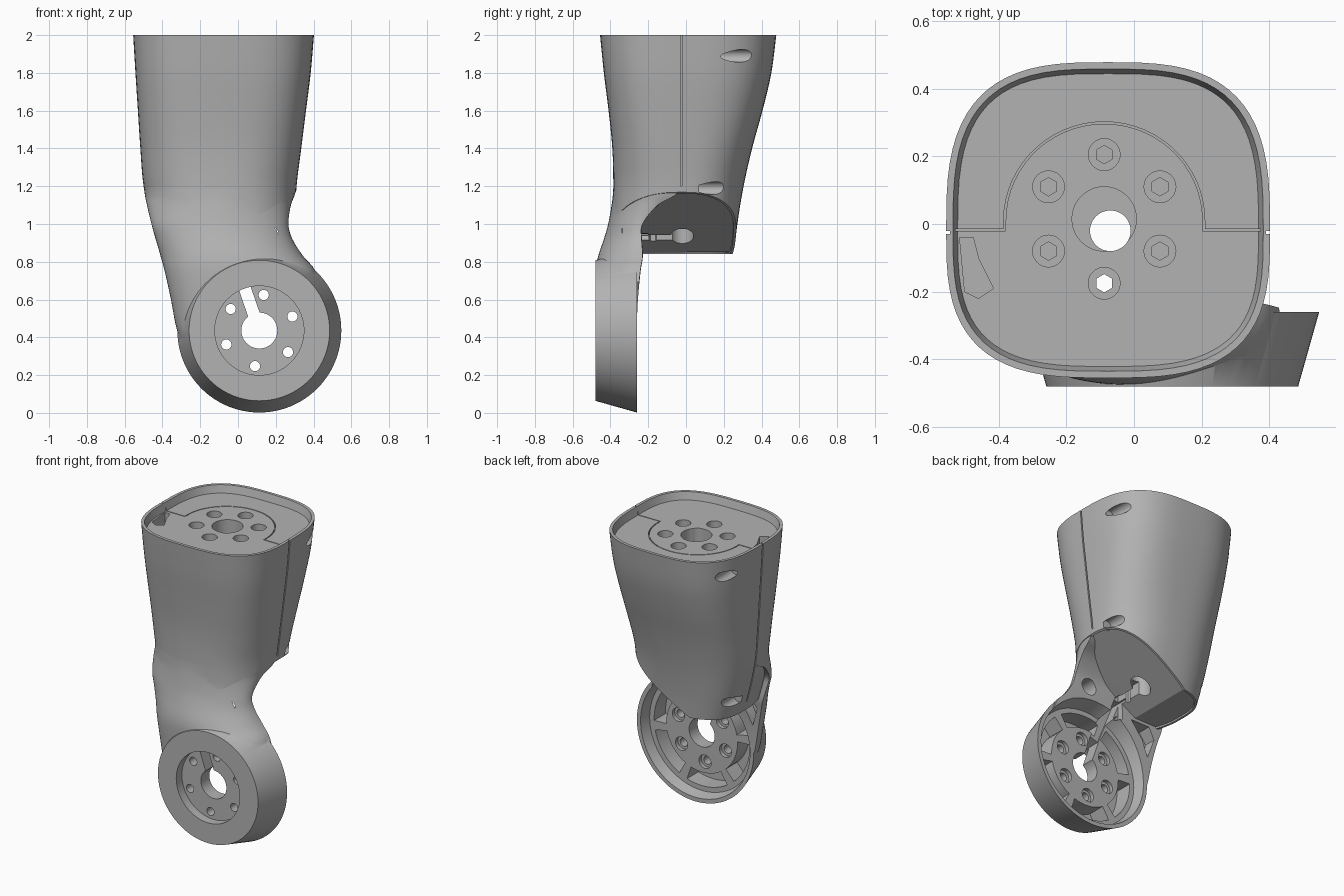
import bpy, bmesh
from math import sin, cos, pi, radians, copysign
from mathutils import Matrix, Vector

cube = bpy.data.objects.get("Cube")
if cube:
    bpy.data.objects.remove(cube)

grey = bpy.data.materials.new("plain grey")
grey.use_nodes = True
tone = (0.45, 0.45, 0.45, 1)
grey.diffuse_color = tone
grey.node_tree.nodes["Principled BSDF"].inputs["Base Color"].default_value = tone


def finish(bm, name):
    bmesh.ops.recalc_face_normals(bm, faces=bm.faces)
    mesh = bpy.data.meshes.new(name)
    bm.to_mesh(mesh)
    bm.free()
    mesh.materials.append(grey)
    ob = bpy.data.objects.new(name, mesh)
    bpy.context.collection.objects.link(ob)
    return ob


def drum(name, centre, r, depth, axis="Z", r_end=None, sides=48):
    """Cylinder or cone; along Y its far end (r_end) faces the front."""
    bm = bmesh.new()
    turn = Matrix.Rotation(pi / 2, 4, "X") if axis == "Y" else Matrix()
    bmesh.ops.create_cone(bm, cap_ends=True, segments=sides, radius1=r,
                          radius2=r_end or r, depth=depth,
                          matrix=Matrix.Translation(centre) @ turn)
    return finish(bm, name)


def prism(name, pts, axis, lo, hi):
    """Outline in XY (axis Z) or XZ (axis Y), extruded from lo to hi."""
    put = (lambda a, b, c: (a, b, c)) if axis == "Z" else (lambda a, b, c: (a, c, b))
    bm = bmesh.new()
    face = bm.faces.new([bm.verts.new(put(a, b, lo)) for a, b in pts])
    new = bmesh.ops.extrude_face_region(bm, geom=[face])["geom"]
    move = Vector(put(0, 0, hi - lo))
    bmesh.ops.translate(bm, verts=[v for v in new if isinstance(v, bmesh.types.BMVert)], vec=move)
    return finish(bm, name)


def smooth_rows(rows, steps=4):
    """Catmull-Rom interpolation between rows of section values."""
    out = []
    for i in range(len(rows) - 1):
        p, q = rows[i], rows[i + 1]
        o, r = rows[max(i - 1, 0)], rows[min(i + 2, len(rows) - 1)]
        for k in range(steps):
            t = k / steps
            out.append([b + t / 2 * (c - a + t * (2*a - 5*b + 4*c - d + t * (3*(b - c) + d - a)))
                        for a, b, c, d in zip(o, p, q, r)])
    return out + [list(rows[-1])]


def section(z, xl, xr, yf, yb, yc, n, count=72):
    """Rounded-square ring with separate front and back depths."""
    ring = []
    for i in range(count):
        a = 2 * pi * i / count
        c, s = cos(a), sin(a)
        x = (xl + xr) / 2 + (xr - xl) / 2 * copysign(abs(c) ** (2 / n), c)
        half = yb - yc if s > 0 else yc - yf
        ring.append((x, yc + half * copysign(abs(s) ** (2 / n), s), z))
    return ring


def loft(rings):
    bm = bmesh.new()
    loops = [[bm.verts.new(p) for p in ring] for ring in rings]
    for a, b in zip(loops, loops[1:]):
        for i in range(len(a)):
            j = (i + 1) % len(a)
            bm.faces.new((a[i], a[j], b[j], b[i]))
    bm.faces.new(loops[0])
    return bm, bm.faces.new(loops[-1])


def combine(target, tool, operation="DIFFERENCE"):
    mod = target.modifiers.new("join or cut", "BOOLEAN")
    mod.operation, mod.solver, mod.object = operation, "EXACT", tool
    bpy.context.view_layer.objects.active = target
    bpy.ops.object.modifier_apply(modifier=mod.name)
    bpy.data.objects.remove(tool)


# Upper housing: z, left, right, front, back, split line, squareness
body_rows = smooth_rows([
    (0.84, -0.412, 0.30, -0.39, 0.255, -0.02, 2.7),
    (1.0, -0.458, 0.30, -0.39, 0.272, -0.02, 2.6),
    (1.2, -0.50, 0.31, -0.385, 0.305, -0.02, 2.5),
    (1.4, -0.517, 0.335, -0.39, 0.35, -0.02, 2.7),
    (1.6, -0.53, 0.36, -0.41, 0.405, -0.02, 2.9),
    (1.8, -0.543, 0.385, -0.435, 0.452, -0.02, 3.0),
    (2.0, -0.555, 0.402, -0.455, 0.478, -0.02, 3.0)])
bm, top = loft([section(*r) for r in body_rows])
# Underside: slanted plane running into a flat bottom, with a small lip
bmesh.ops.bisect_plane(bm, geom=bm.verts[:] + bm.edges[:] + bm.faces[:],
                       plane_co=(0.31, 0, 1.17), plane_no=(0.33, 0, -0.51), clear_outer=True)
bmesh.ops.edgeloop_fill(bm, edges=[e for e in bm.edges if e.is_boundary])
bmesh.ops.recalc_face_normals(bm, faces=bm.faces)
under = [f for f in bm.faces if len(f.verts) > 8 and f != top]
bmesh.ops.inset_region(bm, faces=under, thickness=0.014, use_even_offset=True)
bmesh.ops.inset_region(bm, faces=under, thickness=0.002, depth=-0.01, use_even_offset=True)
# Raised rim around the top
bmesh.ops.inset_individual(bm, faces=[top], thickness=0.02)
bmesh.ops.inset_individual(bm, faces=[top], thickness=0.014, depth=-0.05)
leg = finish(bm, "leg_shell")

# Front neck sweeping into the joint: z, left, right, front, back, squareness
neck_rows = smooth_rows([
    (0.3, -0.265, 0.45, -0.45, -0.262, 2.4),
    (0.435, -0.322, 0.46, -0.47, -0.262, 2.4),
    (0.6, -0.355, 0.45, -0.475, -0.256, 2.4),
    (0.75, -0.388, 0.41, -0.476, -0.242, 2.3),
    (0.83, -0.41, 0.345, -0.465, -0.23, 2.1),
    (0.92, -0.435, 0.288, -0.435, -0.235, 1.95),
    (1.0, -0.458, 0.267, -0.412, -0.23, 1.9),
    (1.1, -0.482, 0.28, -0.394, -0.15, 2.05),
    (1.17, -0.495, 0.304, -0.386, -0.04, 2.45),
    (1.3, -0.505, 0.315, -0.38, -0.025, 2.5)])
bm, _ = loft([section(z, l, r, f, b + 0.002, b, n) for z, l, r, f, b, n in neck_rows])
combine(leg, finish(bm, "neck"), "UNION")

# Tapered joint disc
jx, jz = 0.113, 0.436
combine(leg, drum("joint_disc", (jx, -0.37, jz), 0.434, 0.22, "Y", 0.372, 96), "UNION")


def polar(r, deg):
    return jx + r * cos(radians(deg)), jz + r * sin(radians(deg))


cutters = [drum("front_recess", (jx, -0.47, jz), 0.236, 0.1, "Y", sides=64),
           drum("back_dish", (jx, -0.26, jz), 0.425, 0.14, "Y", 0.388, 96),
           drum("joint_bore", (jx, -0.4, jz), 0.095, 0.3, "Y")]
# Bolt holes and pockets between the ribs
for k in range(6):
    a = 23 + 60 * k
    x, z = polar(0.19, a)
    cutters.append(drum("joint_bolt", (x, -0.4, z), 0.027, 0.3, "Y", sides=24))
    cutters.append(drum("joint_counterbore", (x, -0.31, z), 0.045, 0.09, "Y", sides=24))
    arc = [a + s * 5 for s in range(-5, 6)]
    outline = [polar(0.355, d) for d in arc] + [polar(0.265, d) for d in reversed(arc)]
    cutters.append(prism("rib_pocket", outline, "Y", -0.45, -0.25))
# Cable slot in the hub and channel up the back of the neck
d = Vector((cos(radians(109)), sin(radians(109))))
side = Vector((-d.y, d.x)) * 0.032
hub = Vector((jx, jz))
cutters.append(prism("hub_slot", [hub + side, hub - side, hub + d * 0.24 - side, hub + d * 0.24 + side],
                     "Y", -0.44, -0.25))
cutters.append(prism("cable_channel", [(0.02, 0.62), (0.08, 0.64), (-0.05, 0.95), (-0.11, 0.94)],
                     "Y", -0.34, -0.2))
# Hollows behind the neck
cutters.append(prism("neck_hollow", [(-0.36, 0.76), (-0.31, 0.83), (-0.17, 0.83), (-0.27, 0.73), (-0.32, 0.63)],
                     "Y", -0.32, -0.2))
cutters.append(drum("neck_pocket", (0.16, -0.28, 0.94), 0.055, 0.12, "Y"))

# Central bore, cable slit and bolt circle in the top plate
tx, ty = -0.088, 0.015
cutters += [drum("top_bore", (tx, ty, 1.92), 0.095, 0.2),
            drum("through_bore", (-0.07, -0.02, 1.4), 0.06, 1.4),
            prism("underside_slit", [(-0.1, -0.27), (-0.06, -0.27), (-0.06, 0), (-0.1, 0)], "Z", 0.8, 1.0)]
for k in range(6):
    a = radians(30 + 60 * k)
    x, y = tx + 0.19 * cos(a), ty + 0.19 * sin(a)
    cutters.append(drum("top_counterbore", (x, y, 1.95), 0.047, 0.1, sides=24))
    deep = 1.4 if k == 4 else 0.3
    cutters.append(drum("top_bolt", (x, y, 2 - deep / 2), 0.027, deep, sides=6))

# Split line: around the hub on top, then down both sides
arc = [radians(180 - 6 * i) for i in range(31)]


def split_path(r, y):
    return [(-0.53, y), (tx - r, y)] + [(tx + r * cos(a), 0.01 + (r - 0.005) * sin(a)) for a in arc] \
        + [(tx + r, y), (0.375, y)]


cutters.append(prism("top_split", split_path(0.297, -0.015) + split_path(0.291, -0.021)[::-1], "Z", 1.93, 1.97))
for col, sign, low in ((1, -1, 0.9), (2, 1, 1.17)):
    edge = [(r[col], r[0]) for r in body_rows if r[0] > low] + [(body_rows[-1][col], 2.02)]
    strip = [(x - sign * 0.012, z) for x, z in edge] + [(x + sign * 0.05, z) for x, z in edge[::-1]]
    cutters.append(prism("side_split", strip, "Y", -0.03, -0.02))

# Latch pocket inside the rim
cutters.append(prism("latch_pocket", [(-0.515, -0.04), (-0.475, -0.04), (-0.46, -0.1), (-0.415, -0.19),
                                      (-0.46, -0.22), (-0.5, -0.2)], "Z", 1.87, 1.97))
# Screw holes entering from the back
for x, y, z in ((0.347, 0.18, 1.89), (-0.497, 0.18, 1.89), (0.274, 0.07, 1.19), (-0.42, 0.04, 0.96)):
    cutters.append(drum("back_screw", (x, y + 0.2, z), 0.034, 0.4, "Y", sides=24))

for tool in cutters:
    combine(leg, tool)

# Smooth shading with crisp edges
bpy.ops.object.select_all(action="DESELECT")
leg.select_set(True)
bpy.context.view_layer.objects.active = leg
bpy.ops.object.shade_smooth_by_angle(angle=radians(32))
